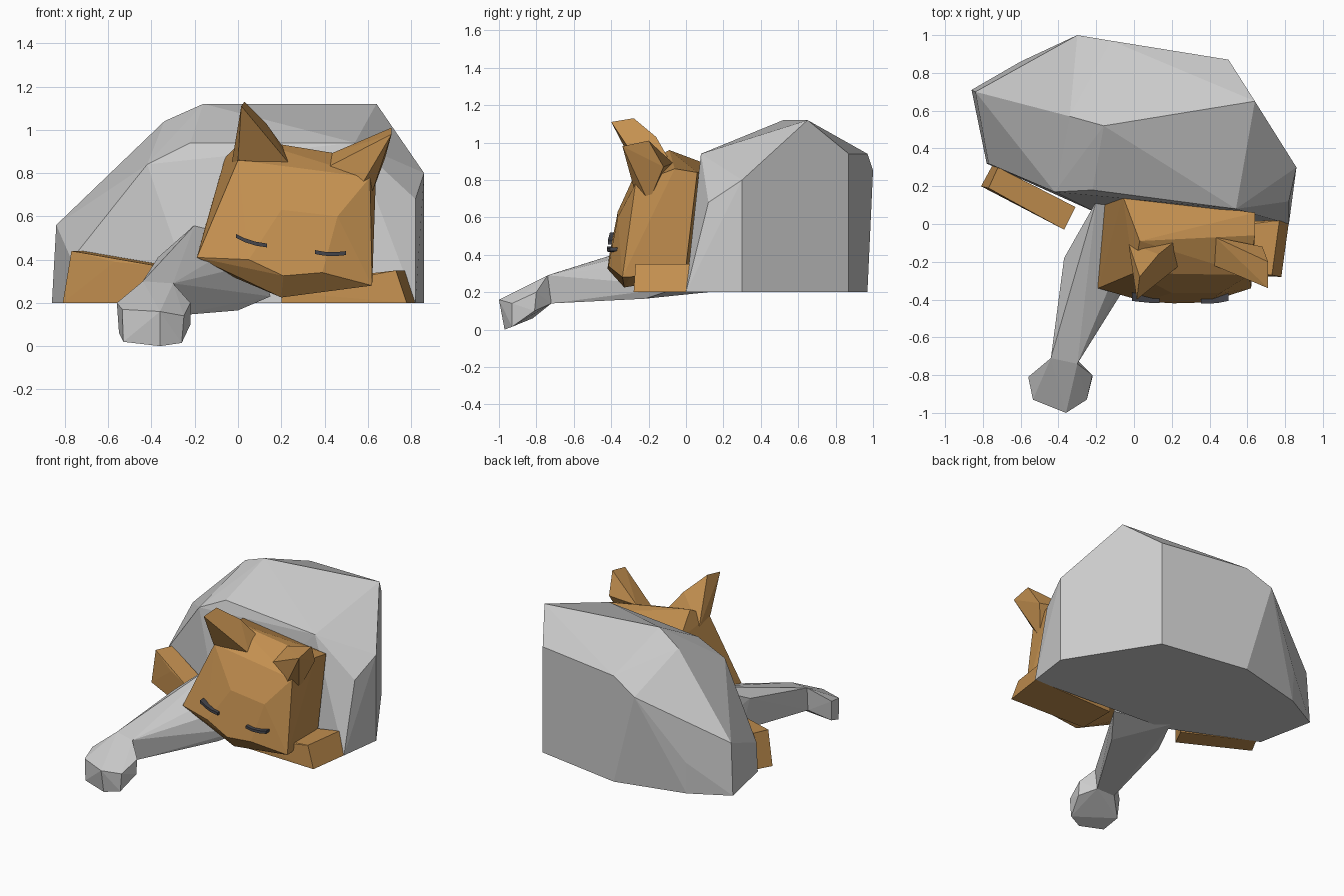
import bpy, bmesh
from math import radians


def material(name, rgb):
    m = bpy.data.materials.new(name)
    m.diffuse_color = (*rgb, 1)
    return m


BROWN = material("brown", (0.55, 0.28, 0.08))
DARK = material("dark", (0.06, 0.06, 0.07))


def finish(bm, name, mat):
    bmesh.ops.recalc_face_normals(bm, faces=bm.faces)
    me = bpy.data.meshes.new(name)
    bm.to_mesh(me)
    bm.free()
    ob = bpy.data.objects.new(name, me)
    bpy.context.collection.objects.link(ob)
    if mat:
        me.materials.append(mat)
    return ob


def faceted(name, corners, mat=None):
    """Flat-faced solid wrapped tightly around its corner points."""
    bm = bmesh.new()
    for c in corners:
        bm.verts.new(c)
    bmesh.ops.convex_hull(bm, input=bm.verts[:])
    loose = [v for v in bm.verts if not v.link_faces]
    bmesh.ops.delete(bm, geom=loose, context='VERTS')
    bmesh.ops.dissolve_limit(bm, angle_limit=radians(3),
                             verts=bm.verts[:], edges=bm.edges[:])
    return finish(bm, name, mat)


def bar(name, path, hy, hz, mat):
    """Rectangular strip swept along a short path."""
    bm = bmesh.new()
    rings = [[bm.verts.new((x, y + a * hy, z + b * hz))
              for a, b in ((-1, -1), (1, -1), (1, 1), (-1, 1))] for x, y, z in path]
    for r, s in zip(rings, rings[1:]):
        for i in range(4):
            j = (i + 1) % 4
            bm.faces.new((r[i], r[j], s[j], s[i]))
    bm.faces.new(rings[0])
    bm.faces.new(rings[-1][::-1])
    return finish(bm, name, mat)


# Body: flat base outline plus the rounded shoulders and back
base = [(0.82, 0), (0.86, 0.3), (0.5, 0.87), (-0.12, 0.97), (-0.6, 0.85),
        (-0.86, 0.71), (-0.78, 0.32), (-0.2, 0.06)]
faceted("body", [(x, y, 0.2) for x, y in base] + [
    (-0.22, 0.18, 0.94), (0.54, 0.08, 0.94), (0.82, 0.12, 0.68),
    (-0.42, 0.17, 0.84), (-0.77, 0.32, 0.40),
    (-0.16, 0.52, 1.12), (0.64, 0.65, 1.12), (-0.34, 0.57, 1.04),
    (0.86, 0.3, 0.8), (-0.84, 0.7, 0.56),
    (0.5, 0.87, 0.94), (-0.12, 0.97, 0.94), (-0.3, 1.0, 0.85), (-0.6, 0.86, 0.42)])

# Stretched foreleg and paw
wrist = [(-0.44, -0.71, 0.30), (-0.30, -0.74, 0.29),
         (-0.44, -0.72, 0.14), (-0.30, -0.72, 0.14)]
faceted("foreleg", wrist + [
    (-0.2, 0.12, 0.56), (0.05, 0.1, 0.5), (-0.37, -0.18, 0.41), (-0.2, -0.3, 0.42),
    (-0.33, -0.15, 0.19), (-0.16, -0.25, 0.165), (0, -0.22, 0.165),
    (0, -0.2, 0.36), (0.15, -0.02, 0.23), (0.1, 0.08, 0.4), (-0.2, 0.12, 0.2)])
faceted("paw", wrist + [
    (-0.56, -0.81, 0.20), (-0.22, -0.80, 0.20), (-0.535, -0.93, 0.17),
    (-0.36, -1.0, 0.16), (-0.25, -0.93, 0.14),
    (-0.55, -0.82, 0.06), (-0.53, -0.93, 0.02), (-0.36, -0.97, 0),
    (-0.26, -0.93, 0.015), (-0.22, -0.81, 0.10)])

# Tilted head with blunt muzzle
faceted("head", [
    (0.0, -0.26, 0.86), (0.61, -0.27, 0.78), (-0.19, -0.34, 0.41), (0.62, -0.34, 0.28),
    (0.05, -0.41, 0.40), (0.21, -0.42, 0.325), (0.39, -0.415, 0.34),
    (0.2, -0.365, 0.63), (0.46, -0.365, 0.60),
    (0.2, -0.33, 0.225), (0.0, -0.25, 0.31), (0.62, -0.30, 0.28),
    (0.03, -0.09, 0.96), (0.64, -0.06, 0.86), (-0.06, 0.15, 0.87), (0.64, 0.06, 0.84),
    (0.635, 0.05, 0.72), (-0.19, 0.12, 0.42), (0.62, 0.0, 0.34), (0.2, -0.02, 0.28)], BROWN)

# Ears
faceted("ear_left", [
    (0.015, -0.40, 1.11), (0.03, -0.28, 1.13), (0.13, -0.16, 1.03),
    (0.0, -0.27, 0.86), (0.24, -0.22, 0.84), (0.23, -0.08, 0.89), (-0.03, -0.1, 0.84)], BROWN)
faceted("ear_right", [
    (0.71, -0.34, 0.98), (0.71, -0.2, 1.01), (0.40, -0.21, 0.82), (0.43, -0.07, 0.89),
    (0.58, -0.28, 0.76), (0.61, -0.2, 0.68), (0.68, -0.12, 0.87)], BROWN)

# Closed eyes
bar("eye_left", [(-0.01, -0.385, 0.51), (0.03, -0.39, 0.49), (0.08, -0.395, 0.474),
                 (0.135, -0.395, 0.465)], 0.022, 0.009, DARK)
bar("eye_right", [(0.355, -0.40, 0.435), (0.40, -0.40, 0.427), (0.45, -0.395, 0.425),
                  (0.50, -0.385, 0.43)], 0.022, 0.009, DARK)

# Folded feet
faceted("foot_left", [
    (-0.81, 0.2, 0.2), (-0.75, 0.31, 0.2), (-0.31, 0.09, 0.2), (-0.37, -0.03, 0.2),
    (-0.77, 0.19, 0.44), (-0.72, 0.30, 0.44), (-0.57, 0.075, 0.39), (-0.52, 0.19, 0.39),
    (-0.37, -0.03, 0.37), (-0.31, 0.09, 0.37)], BROWN)
faceted("foot_right", [(x, y, 0.2) for x, y in
                       ((0.2, 0.0), (0.82, 0.01), (0.78, -0.28), (0.2, -0.26))] + [
    (0.77, 0.02, 0.35), (0.73, -0.27, 0.35), (0.62, 0.0, 0.335), (0.60, -0.26, 0.335),
    (0.2, 0.0, 0.25), (0.2, -0.26, 0.25)], BROWN)
